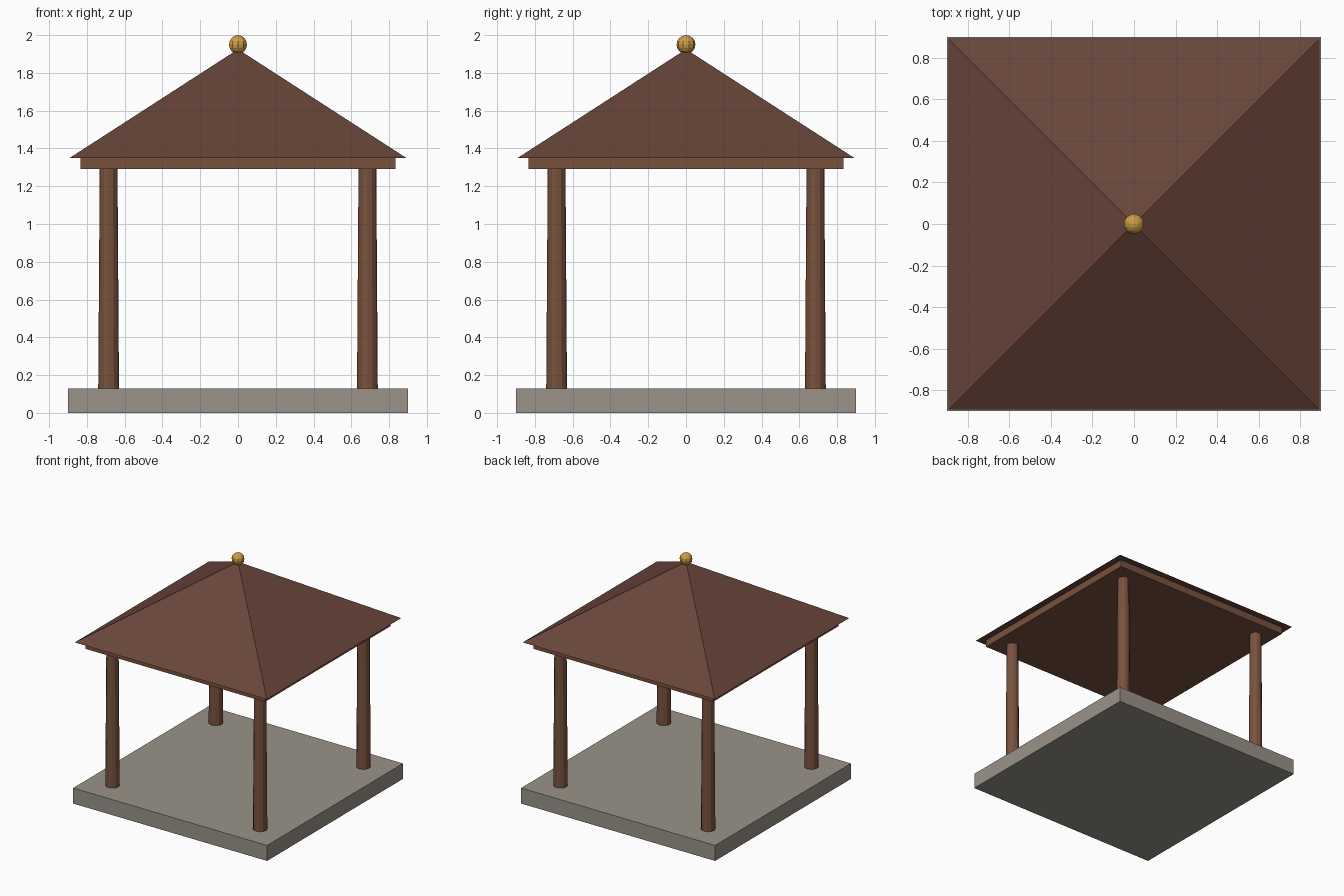
import bpy
import math

if "Cube" in bpy.data.objects:
    bpy.data.objects.remove(bpy.data.objects["Cube"])


def material(name, rgb):
    m = bpy.data.materials.new(name)
    m.diffuse_color = (*rgb, 1)
    m.use_nodes = True
    m.node_tree.nodes["Principled BSDF"].inputs["Base Color"].default_value = m.diffuse_color
    return m


stone = material("stone", (0.32, 0.29, 0.25))
wood = material("wood", (0.19, 0.085, 0.048))
shingle = material("shingle", (0.14, 0.06, 0.042))
gold = material("gold", (0.62, 0.33, 0.06))


def finish(name, mat):
    ob = bpy.context.object
    ob.name = name
    ob.data.materials.append(mat)
    return ob


def slab(name, half, z0, z1, mat):
    bpy.ops.mesh.primitive_cube_add(size=1, location=(0, 0, (z0 + z1) / 2))
    bpy.context.object.scale = (2 * half, 2 * half, z1 - z0)
    bpy.ops.object.transform_apply(location=False, rotation=False, scale=True)
    return finish(name, mat)


def tapered(name, sides, r0, r1, z0, z1, mat, xy=(0, 0), turn=0):
    bpy.ops.mesh.primitive_cone_add(
        vertices=sides, radius1=r0, radius2=r1, depth=z1 - z0,
        location=(*xy, (z0 + z1) / 2), rotation=(0, 0, turn))
    return finish(name, mat)


# Stone floor and flat timber slab under the roof
slab("floor", 0.9, 0, 0.13, stone)
slab("eaves_beam", 0.833, 1.29, 1.35, wood)

# Four tapered corner posts
for side_y, row in ((-1, "front"), (1, "back")):
    for side_x, col in ((-1, "left"), (1, "right")):
        tapered(f"{row}_{col}_post", 12, 0.055, 0.047, 0.13, 1.29, wood,
                (side_x * 0.685, side_y * 0.685))

# Pyramid roof
tapered("roof", 4, 0.891 * math.sqrt(2), 0, 1.35, 1.925, shingle,
        turn=math.pi / 4)

# Ball finial
bpy.ops.mesh.primitive_uv_sphere_add(segments=10, ring_count=8, radius=0.05,
                                     location=(0, 0, 1.95))
finish("finial", gold)
